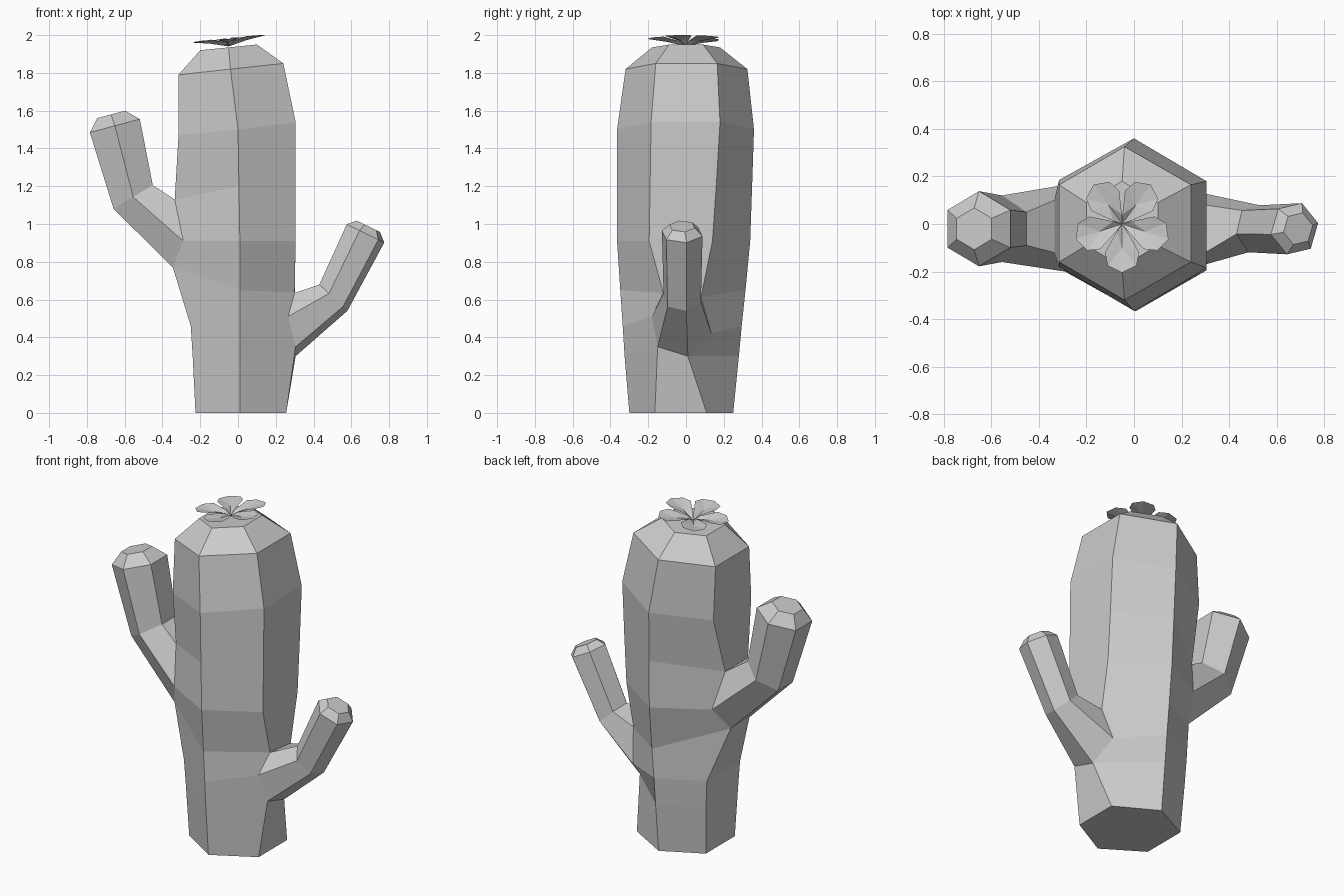
import bpy
import bmesh
from math import cos, sin, radians
from mathutils import Vector

default_cube = bpy.data.objects.get("Cube")
if default_cube:
    bpy.data.objects.remove(default_cube, do_unlink=True)

# One plain colour for the whole plant
grey = bpy.data.materials.new("plain_grey")
grey.use_nodes = True
colour = (0.6, 0.6, 0.6, 1.0)
grey.diffuse_color = colour
grey.node_tree.nodes["Principled BSDF"].inputs["Base Color"].default_value = colour


def finish(bm, name):
    """Turn a bmesh into a flat shaded object."""
    bmesh.ops.recalc_face_normals(bm, faces=bm.faces[:])
    mesh = bpy.data.meshes.new(name)
    bm.to_mesh(mesh)
    bm.free()
    mesh.materials.append(grey)
    obj = bpy.data.objects.new(name, mesh)
    bpy.context.scene.collection.objects.link(obj)
    return obj


def bridge(bm, lower, upper, skip=()):
    """Join two closed loops of vertices with quads."""
    count = len(lower)
    for i in range(count):
        if i not in skip:
            j = (i + 1) % count
            bm.faces.new((lower[i], lower[j], upper[j], upper[i]))


# Trunk rails, bottom to top: x, front y, back y, z, extra z at the back
left_rail = [
    (.255, -.165, .11, 0), (.305, -.15, .01, .35, -.05),
    (.265, -.18, .135, .51, -.09), (.30, -.12, .08, .635, -.02),
    (.305, -.195, .14, .91), (.305, -.19, .16, 1.2),
    (.305, -.185, .18, 1.54), (.24, -.16, .165, 1.85), (.10, -.09, .09, 1.95),
]
middle_rail = [
    (.01, -.30, .25, 0), (.01, -.325, .28, .3), (.01, -.335, .295, .46),
    (.01, -.348, .315, .65), (.01, -.365, .34, .91), (.005, -.365, .35, 1.2),
    (0, -.365, .36, 1.5), (-.04, -.32, .325, 1.82), (-.05, -.18, .18, 1.935),
]
right_rail = [
    (-.225, -.15, .13, 0), (-.24, -.16, .15, .3), (-.25, -.165, .155, .46),
    (-.345, -.12, .06, .77), (-.29, -.20, .165, .91), (-.335, -.12, .1, 1.13),
    (-.315, -.18, .185, 1.47), (-.315, -.16, .165, 1.79), (-.2, -.09, .09, 1.92),
]


def rail_points(x, front, back, z, tilt=0):
    return Vector((x, front, z)), Vector((x, back, z + tilt))


# Trunk: six-sided rings, with side openings where the arms grow out
LEFT_SIDE, RIGHT_SIDE = 1, 4
left_root, right_root = 1, 3
bm = bmesh.new()
rings = []
for left, middle, right in zip(left_rail, middle_rail, right_rail):
    lf, lb = rail_points(*left)
    mf, mb = rail_points(*middle)
    rf, rb = rail_points(*right)
    rings.append([bm.verts.new(p) for p in (mf, lf, lb, mb, rb, rf)])

for row in range(len(rings) - 1):
    openings = []
    if left_root <= row < left_root + 2:
        openings.append(LEFT_SIDE)
    if right_root <= row < right_root + 2:
        openings.append(RIGHT_SIDE)
    bridge(bm, rings[row], rings[row + 1], openings)
bm.faces.new(rings[0])
bm.faces.new(rings[-1])


def grow_arm(root_row, front, back, sections, twist):
    """Extend a trunk opening through six-sided sections (x, z, radius, lean)."""
    rows = rings[root_row:root_row + 3]
    loop = [r[front] for r in rows] + [r[back] for r in reversed(rows)]
    for x, z, radius, lean in sections:
        centre = Vector((x, -.02, z))
        across = Vector((cos(radians(lean)), 0, sin(radians(lean))))
        ring = []
        for k in range(6):
            a = radians(240 - 60 * k - twist)
            offset = Vector((0, cos(a), 0)) + across * sin(a)
            ring.append(bm.verts.new(centre + offset * radius))
        bridge(bm, loop, ring)
        loop = ring
    bm.faces.new(loop)


# Short left arm and tall right arm: elbow, shoulder of the tip, cap
grow_arm(left_root, 1, 2,
         [(.505, .61, .104, 137), (.675, .95, .113, 154), (.69, .988, .07, 154)], 18)
grow_arm(right_root, 5, 4,
         [(-.555, 1.143, .14, 31), (-.652, 1.52, .158, 15), (-.672, 1.58, .088, 15)], 0)
finish(bm, "cactus_body")

# Flower: five creased petals opening from a narrow throat
bm = bmesh.new()
half_outline = [(0, 0, 0), (.04, 34, .026), (.14, 31, .045), (.185, 19, .042), (.205, 0, .04)]


def petal_point(radius, degrees, height):
    a = radians(degrees)
    x, y = radius * cos(a), radius * sin(a)
    return bm.verts.new((x - .05, y, 1.94 + height + .1 * x))


for petal in range(5):
    heading = 54 + 72 * petal
    crease = petal_point(.1, heading, .024)
    for side in (-1, 1):
        edge = [petal_point(r, heading + side * a, h) for r, a, h in half_outline]
        for p, q in zip(edge, edge[1:]):
            bm.faces.new((crease, p, q) if side < 0 else (crease, q, p))
bmesh.ops.remove_doubles(bm, verts=bm.verts[:], dist=.0005)
finish(bm, "flower")
